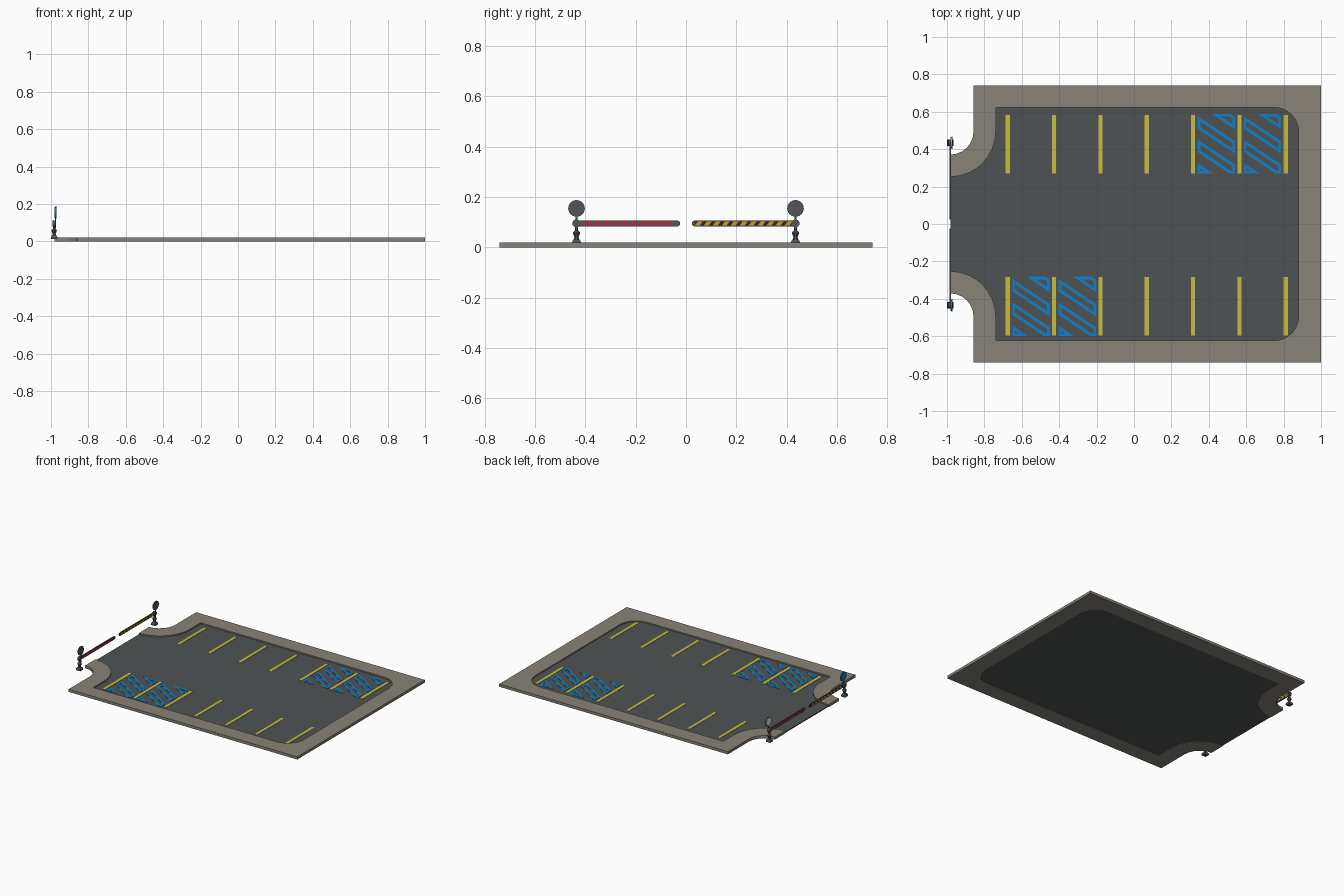
import bpy, bmesh, math
from mathutils import Vector

if "Cube" in bpy.data.objects:
    bpy.data.objects.remove(bpy.data.objects["Cube"])


def material(name, rgb):
    m = bpy.data.materials.new(name)
    m.diffuse_color = (*rgb, 1)
    m.use_nodes = True
    m.node_tree.nodes["Principled BSDF"].inputs["Base Color"].default_value = m.diffuse_color
    return m


KERB = material("kerb stone", (0.25, 0.228, 0.19))
ASPHALT = material("asphalt", (0.078, 0.086, 0.088))
YELLOW = material("yellow paint", (0.58, 0.51, 0.05))
BLUE = material("blue paint", (0.004, 0.22, 0.6))
METAL = material("dark metal", (0.085, 0.09, 0.095))
RED = material("red", (0.55, 0.015, 0.045))
ORANGE = material("orange", (0.65, 0.33, 0.01))
WHITE = material("white", (0.8, 0.8, 0.8))
BLACK = material("black", (0.02, 0.02, 0.022))


def finish(name, bm, mat):
    bmesh.ops.recalc_face_normals(bm, faces=bm.faces)
    me = bpy.data.meshes.new(name)
    bm.to_mesh(me)
    bm.free()
    me.materials.append(mat)
    ob = bpy.data.objects.new(name, me)
    bpy.context.collection.objects.link(ob)
    return ob


def add_prism(bm, pts, direction):
    """Extrude a closed outline of 3D points along a direction."""
    f = bm.faces.new([bm.verts.new(p) for p in pts])
    r = bmesh.ops.extrude_face_region(bm, geom=[f], use_keep_orig=True)
    vs = [v for v in r["geom"] if isinstance(v, bmesh.types.BMVert)]
    bmesh.ops.translate(bm, verts=vs, vec=direction)


def slab(name, pts, z0, z1, mat):
    bm = bmesh.new()
    add_prism(bm, [(x, y, z0) for x, y in pts], (0, 0, z1 - z0))
    return finish(name, bm, mat)


def arc(cx, cy, r, a0, a1, n):
    return [(cx + r * math.cos(math.radians(a0 + (a1 - a0) * i / n)),
             cy + r * math.sin(math.radians(a0 + (a1 - a0) * i / n))) for i in range(n + 1)]


def mirrored(half):
    return half + [(x, -y) for x, y in reversed(half)]


# Kerb and asphalt share the inner outline
EX, EY = -0.982, 0.495
outer = mirrored(arc(EX, EY, 0.124, -90, 0, 6) + [(-0.858, 0.74), (1.0, 0.74)])
inner = mirrored(arc(EX, EY, 0.243, -90, 0, 8) + [(-0.739, 0.623)]
                 + arc(0.75, 0.493, 0.13, 90, 0, 6))
slab("kerb", outer + inner[::-1], 0, 0.02, KERB)
TOP = 0.011
slab("asphalt", inner, 0.004, TOP, ASPHALT)

# Yellow bay lines
ROWS = (0.27, -0.596)
bm = bmesh.new()
for y in ROWS:
    for i in range(7):
        x = -0.675 + i * 0.2477
        add_prism(bm, [(x - 0.011, y, TOP), (x + 0.011, y, TOP),
                       (x + 0.011, y + 0.312, TOP), (x - 0.011, y + 0.312, TOP)], (0, 0, 0.002))
finish("bay_lines", bm, YELLOW)


# Blue hatching: sloping bands clipped to each bay, kept as outlines
def add_band(bm, x, y, v):
    w, h, drop, t = 0.2, 0.318, 0.134, 0.066
    b = bmesh.new()
    top = y + h - v
    b.faces.new([b.verts.new(p) for p in ((x, top, TOP), (x, top - t, TOP),
                                          (x + w, top - t - drop, TOP), (x + w, top - drop, TOP))])
    for co, no in (((0, y + h, 0), (0, 1, 0)), ((0, y, 0), (0, -1, 0))):
        bmesh.ops.bisect_plane(b, geom=b.verts[:] + b.edges[:] + b.faces[:], dist=1e-5,
                               plane_co=co, plane_no=no, clear_outer=True)
    bmesh.ops.recalc_face_normals(b, faces=b.faces)
    face = b.faces[:]
    bmesh.ops.inset_individual(b, faces=face, thickness=0.0145, use_even_offset=True)
    bmesh.ops.delete(b, geom=face, context='FACES')
    for f in b.faces:
        add_prism(bm, [v.co.copy() for v in f.verts], (0, 0, 0.002))
    b.free()


bm = bmesh.new()
for y, xs in ((0.27, (0.34, 0.587)), (-0.6, (-0.65, -0.403))):
    for x in xs:
        for v in (-0.118, 0.012, 0.137, 0.262):
            add_band(bm, x, y, v)
finish("blue_hatching", bm, BLUE)

# Gate posts, arms and signs
PX, PY, AZ = -0.983, 0.435, 0.095


def add_lathe(bm, x, y, prof, n):
    for (r0, z0), (r1, z1) in zip(prof, prof[1:]):
        c = [Vector((x, y, 0)) + Vector((math.cos(a), math.sin(a), 0)) * r
             + Vector((0, 0, z)) for r, z in ((r0, z0), (r1, z1))
             for a in [2 * math.pi * (k + 0.5) / n for k in range(n)]]
        vs = [bm.verts.new(p) for p in c]
        for k in range(n):
            j = (k + 1) % n
            bm.faces.new((vs[k], vs[j], vs[n + j], vs[n + k]))
    bmesh.ops.remove_doubles(bm, verts=bm.verts, dist=1e-5)


def side_plate(name, pieces, x0, x1, mat):
    """Outlines in (y, z), extruded along x."""
    bm = bmesh.new()
    for p in pieces:
        add_prism(bm, [(x0, y, z) for y, z in p], (x1 - x0, 0, 0))
    return finish(name, bm, mat)


for s, side in ((1, "far"), (-1, "near")):
    y = s * PY
    bm = bmesh.new()
    add_lathe(bm, PX, y, [(0, .012), (.024, .012), (.024, .024), (.017, .032), (0, .032)], 4)
    add_lathe(bm, PX, y, [(0.011, .032), (.009, .042), (.016, .057), (.012, .064),
                          (.007, .068), (.007, .105), (0, .112)], 8)
    finish(side + "_gate_post", bm, METAL)
    side_plate(side + "_arm_pivot", [arc(y, AZ, 0.016, 0, 337.5, 15)], PX - .008, PX + .008, METAL)
    # sign pole and disc
    side_plate(side + "_sign_pole", [[(y - .004, .07), (y + .004, .07), (y + .004, .16), (y - .004, .16)]],
               PX + .005, PX + .011, METAL)
    side_plate(side + "_sign_disc", [arc(y, 0.155, 0.033, 0, 345, 23)], PX + .007, PX + .012, METAL)
    side_plate(side + "_sign_face", [arc(y, 0.155, 0.029, 0, 345, 23)], PX + .003, PX + .007,
               WHITE if s > 0 else BLUE)
    # arm with rounded ends
    a, b = sorted((s * 0.035, s * 0.437))
    side_plate(side + "_gate_arm", [arc(b, AZ, 0.012, -90, 90, 6) + arc(a, AZ, 0.012, 90, 270, 6)],
               PX - .003, PX + .003, METAL)
    # one face red, the other orange, with slanted dark stripes between
    cells = 11
    step = (b - a - 0.01) / cells
    for d in (1, -1):
        red = d * s < 0
        share = 0.68 if red else 0.55
        slant = 0.004 if red else 0.012
        x0, x1 = PX + d * .003, PX + d * .0045
        face = "inner" if d > 0 else "outer"
        side_plate(f"{side}_arm_{face}_backing",
                   [[(a, AZ - .008), (b, AZ - .008), (b, AZ + .008), (a, AZ + .008)]],
                   PX + d * .002, PX + d * .0037, METAL if red else BLACK)
        pieces = []
        for i in range(cells):
            p = a + i * step
            q = p + step * share
            pieces.append([(p, AZ - .008), (q, AZ - .008), (q + slant, AZ + .008), (p + slant, AZ + .008)])
        side_plate(f"{side}_arm_{face}_stripes", pieces, x0, x1, RED if red else ORANGE)
